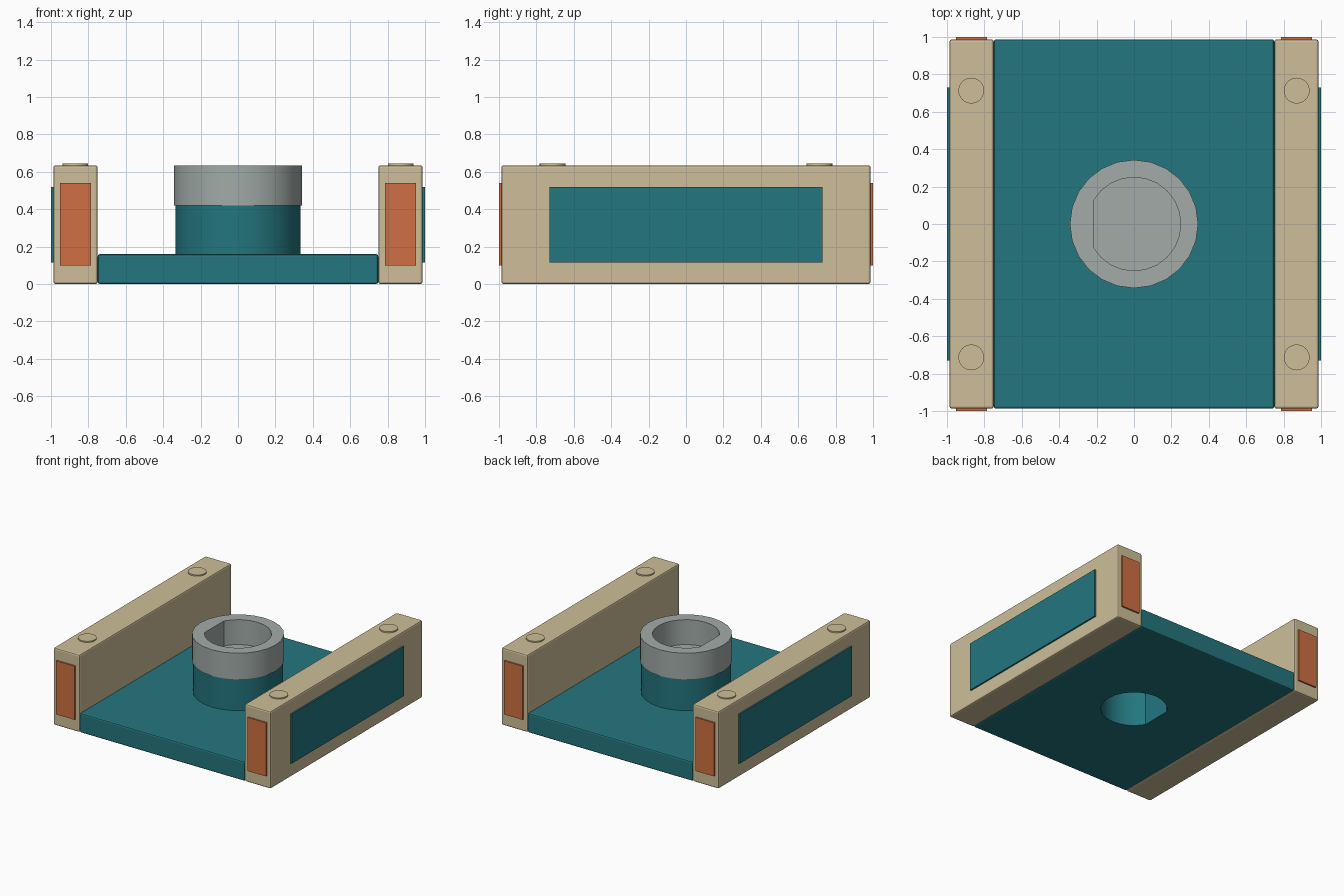
import bpy, bmesh, math

if "Cube" in bpy.data.objects:
    bpy.data.objects.remove(bpy.data.objects["Cube"])


def material(name, r, g, b):
    m = bpy.data.materials.new(name)
    m.diffuse_color = (r, g, b, 1)
    m.use_nodes = True
    m.node_tree.nodes["Principled BSDF"].inputs["Base Color"].default_value = m.diffuse_color
    return m


TEAL = material("teal", 0.017, 0.18, 0.21)
TAN = material("tan", 0.62, 0.52, 0.32)
ORANGE = material("orange", 0.62, 0.16, 0.055)
GREY = material("grey", 0.36, 0.41, 0.39)
SIDES = 24


def make_object(name, bm, mat=None):
    bmesh.ops.recalc_face_normals(bm, faces=bm.faces)
    mesh = bpy.data.meshes.new(name)
    bm.to_mesh(mesh)
    bm.free()
    if mat:
        mesh.materials.append(mat)
    obj = bpy.data.objects.new(name, mesh)
    bpy.context.collection.objects.link(obj)
    return obj


def box(name, lo, hi, mat, bevel=0.0):
    bm = bmesh.new()
    bmesh.ops.create_cube(bm, size=1)
    for v in bm.verts:
        v.co = [(a + b) / 2 + c * (b - a) for a, b, c in zip(lo, hi, v.co)]
    obj = make_object(name, bm, mat)
    if bevel:
        mod = obj.modifiers.new("soft_edges", "BEVEL")
        mod.width, mod.segments = bevel, 2
    return obj


def outline(radius, flat=-9.0):
    """Circle points, optionally cut by a flat on the -x side."""
    pts = []
    for i in range(SIDES):
        a = 2 * math.pi * i / SIDES
        pts.append((max(radius * math.cos(a), flat), radius * math.sin(a)))
    return pts


def loft(name, loops, mat=None, ring=False, centre=(0, 0)):
    """Bridge outlines in order; close into a ring or cap both ends."""
    bm = bmesh.new()
    rows = [[bm.verts.new((x + centre[0], y + centre[1], z)) for x, y in pts]
            for pts, z in loops]
    pairs = list(zip(rows, rows[1:]))
    if ring:
        pairs.append((rows[-1], rows[0]))
    else:
        bm.faces.new(rows[0])
        bm.faces.new(rows[-1])
    for a, b in pairs:
        for i in range(SIDES):
            j = (i + 1) % SIDES
            bm.faces.new((a[i], a[j], b[j], b[i]))
    obj = make_object(name, bm, mat)
    bpy.ops.object.select_all(action="DESELECT")
    obj.select_set(True)
    bpy.context.view_layer.objects.active = obj
    bpy.ops.object.shade_smooth_by_angle(angle=math.radians(30))
    return obj


bore = outline(0.25, -0.2165)

# Base plate with a D-shaped hole
base = box("base_plate", (-0.75, -0.987, 0), (0.75, 0.987, 0.16), TEAL, 0.012)
cutter = loft("bore_cutter", [(bore, -0.1), (bore, 0.3)])
cutter.hide_render = True
cutter.hide_set(True)
cut = base.modifiers.new("bore", "BOOLEAN")
cut.operation, cut.object, cut.solver = "DIFFERENCE", cutter, "EXACT"

# Central hollow post and its grey cup collar
post = outline(0.335)
collar = outline(0.343)
loft("post", [(post, 0.158), (post, 0.42), (bore, 0.42), (bore, 0.158)], TEAL, ring=True)
loft("collar", [(collar, 0.42), (collar, 0.635), (bore, 0.635), (bore, 0.43)], GREY)

# Side rails with inlaid panels and top buttons
for side, s in (("left", -1), ("right", 1)):
    def span(a, b):
        return sorted((s * a, s * b))

    x0, x1 = span(0.75, 0.987)
    box(side + "_rail", (x0, -0.987, 0), (x1, 0.987, 0.635), TAN, 0.012)
    x0, x1 = span(0.97, 1.0)
    box(side + "_side_panel", (x0, -0.73, 0.115), (x1, 0.73, 0.52), TEAL)
    x0, x1 = span(0.785, 0.953)
    for end, e in (("front", -1), ("back", 1)):
        y0, y1 = sorted((e * 0.97, e * 1.0))
        box(f"{side}_{end}_end_panel", (x0, y0, 0.10), (x1, y1, 0.54), ORANGE)
        disc = outline(0.069)
        loft(f"{side}_{end}_button", [(disc, 0.62), (disc, 0.645)], TAN,
             centre=(s * 0.87, e * 0.713))
